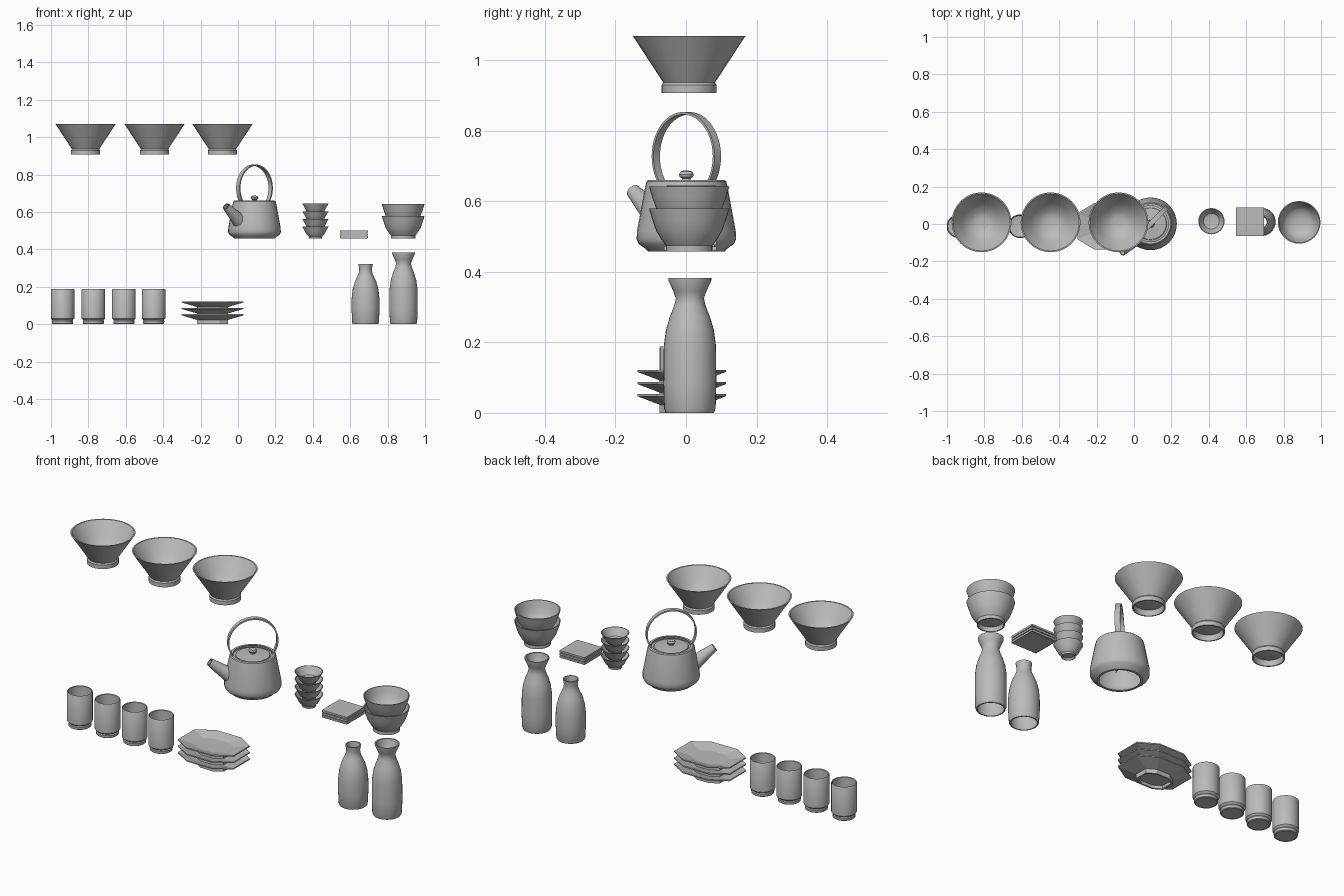
import bpy, bmesh
from math import radians, pi, tau
from mathutils import Matrix, Vector

cube = bpy.data.objects.get("Cube")
if cube:
    bpy.data.objects.remove(cube, do_unlink=True)

clay = bpy.data.materials.new("grey_clay")
clay.use_nodes = True
GREY = (0.5, 0.5, 0.5, 1)
clay.diffuse_color = GREY
clay.node_tree.nodes["Principled BSDF"].inputs["Base Color"].default_value = GREY


def finish(name, bm, matrix, smooth=True):
    bmesh.ops.remove_doubles(bm, verts=bm.verts, dist=1e-5)
    bmesh.ops.recalc_face_normals(bm, faces=bm.faces)
    mesh = bpy.data.meshes.new(name)
    bm.to_mesh(mesh)
    bm.free()
    mesh.materials.append(clay)
    obj = bpy.data.objects.new(name, mesh)
    bpy.context.collection.objects.link(obj)
    obj.matrix_world = matrix
    if smooth:
        bpy.ops.object.select_all(action='DESELECT')
        obj.select_set(True)
        bpy.context.view_layer.objects.active = obj
        bpy.ops.object.shade_smooth_by_angle(angle=radians(35))
    return obj


def spin(name, profile, matrix, closed=False, start=0, sweep=tau, steps=32):
    """Turn a profile of (radius, height) points about the local z axis."""
    bm = bmesh.new()
    turn = Matrix.Rotation(start, 4, 'Z')
    vs = [bm.verts.new(turn @ Vector((r, 0, z))) for r, z in profile]
    pairs = list(zip(vs, vs[1:] + vs[:1])) if closed else list(zip(vs, vs[1:]))
    es = [bm.edges.new(p) for p in pairs]
    bmesh.ops.spin(bm, geom=vs + es, cent=(0, 0, 0), axis=(0, 0, 1),
                   angle=sweep, steps=steps)
    return finish(name, bm, matrix)


def shell(outer, t):
    """Give an outer profile a wall thickness."""
    return outer + [(r - t, z) for r, z in reversed(outer)]


def at(x, y, z):
    return Matrix.Translation((x, y, z))


# Wide conical bowls
WIDE = [(0, .014), (.066, .028), (.072, 0), (.078, 0), (.078, .022), (.073, .029),
        (.16, .162), (.153, .162), (.105, .092), (.06, .044), (.03, .036), (0, .034)]
for i, x in enumerate((-.815, -.446, -.083)):
    spin(f"wide_bowl_{i + 1}", WIDE, at(x, .009, .907))

# Round bowls, stacked
ROUND = [(0, .012), (.056, .022), (.06, 0), (.066, 0), (.066, .018), (.08, .036),
         (.094, .06), (.105, .092), (.114, .122), (.109, .122), (.099, .092),
         (.087, .062), (.066, .038), (.03, .028), (0, .026)]
for i in range(2):
    spin(f"round_bowl_{i + 1}", ROUND, at(.883, .009, .457 + .063 * i))

# Small cups, stacked
SMALL = [(0, .006), (.028, .009), (.03, 0), (.034, 0), (.034, .01), (.047, .022),
         (.057, .042), (.07, .064), (.066, .064), (.053, .042), (.042, .025), (0, .016)]
for i in range(4):
    spin(f"small_cup_{i + 1}", SMALL, at(.414, .015, .457 + .041 * i))

# Tall tea cups
TALL = [(0, .002), (.05, .002), (.052, 0), (.056, .003), (.057, .016), (.054, .021),
        (.063, .03), (.063, .185), (.061, .188), (.058, .185), (.056, .035), (0, .024)]
for i, x in enumerate((-.938, -.773, -.61, -.451)):
    spin(f"tall_cup_{i + 1}", TALL, at(x, -.012, 0))

# Bottles, open underneath
SLIM = [(.068, 0), (.071, .006), (.075, .08), (.074, .14), (.069, .185), (.058, .225),
        (.044, .256), (.036, .275), (.034, .295), (.039, .322)]
FLARED = [(.068, 0), (.073, .012), (.075, .08), (.074, .19), (.068, .235), (.057, .272),
          (.044, .305), (.04, .325), (.047, .345), (.061, .376), (.061, .383)]
spin("slim_bottle", shell(SLIM, .006), at(.682, .011, 0), closed=True)
spin("flared_bottle", shell(FLARED, .006), at(.885, .011, 0), closed=True)

# Kettle body and lid
POT = at(.088, .001, 0)
BODY = [(.108, .457), (.114, .464), (.135, .479), (.141, .492), (.14, .515),
        (.117, .64), (.113, .656), (.108, .66)]
spin("kettle_body", shell(BODY, .012), POT, closed=True)
LID = [(0, .638), (.1, .638), (.1, .647), (.086, .65), (.084, .654), (.012, .66),
       (.011, .664), (.019, .669), (.021, .676), (.017, .684), (.008, .687), (0, .6875)]
spin("kettle_lid", LID, POT)

# Kettle handle: flat band standing over the spout's diagonal
side = Vector((1, 1, 0)).normalized()
up = Vector((0, 0, 1))
stand = Matrix((side, up, side.cross(up))).transposed().to_4x4()
BAND = [(.119, -.013), (.126, -.013), (.126, .013), (.119, .013)]
spin("kettle_handle", BAND, at(.088, .001, .727) @ stand, closed=True,
     start=radians(-38), sweep=pi + radians(76), steps=40)

# Kettle spout: tapered tube
foot = Vector((.088, .001, .555)) - side * .118
tip = Vector((.088, .001, .63)) - side * .215
aim = (tip - foot).to_track_quat('Z', 'Y').to_matrix().to_4x4()
length = (tip - foot).length
TUBE = [(.038, 0), (.034, length * .2), (.02, length), (.015, length), (.03, 0)]
spin("kettle_spout", TUBE, Matrix.Translation(foot) @ aim, closed=True, steps=24)


# Eight-sided plates, stacked
def octagon_plate(name, matrix):
    bm = bmesh.new()
    quarter = [(.166, .07), (.075, .125)]
    outline = quarter + [(-x, y) for x, y in reversed(quarter)]
    outline += [(-x, -y) for x, y in outline]
    rings = []
    # size and height of each ring, from under the foot to the well
    for s, z in ((.44, .016), (.44, 0), (.5, 0), (.5, .023), (1, .047), (1, .053),
                 (.96, .053), (.55, .036)):
        rings.append([bm.verts.new((x * s, y * s, z)) for x, y in outline])
    for a, b in zip(rings, rings[1:]):
        for i in range(len(a)):
            j = (i + 1) % len(a)
            bm.faces.new((a[i], a[j], b[j], b[i]))
    bm.faces.new(rings[0])
    bm.faces.new(rings[-1])
    finish(name, bm, matrix, smooth=False)


for i in range(3):
    octagon_plate(f"plate_{i + 1}", at(-.136, -.012, .0345 * i))


# Square trays, stacked, each on a slightly smaller foot
def slab(bm, size, z0, z1):
    m = at(0, 0, (z0 + z1) / 2) @ Matrix.Diagonal((size, size, z1 - z0, 1))
    bmesh.ops.create_cube(bm, size=1, matrix=m)


for i in range(3):
    bm = bmesh.new()
    slab(bm, .138, 0, .004)
    slab(bm, .15, .004, .0143)
    finish(f"square_tray_{i + 1}", bm, at(.621, .012, .457 + .0143 * i), smooth=False)
